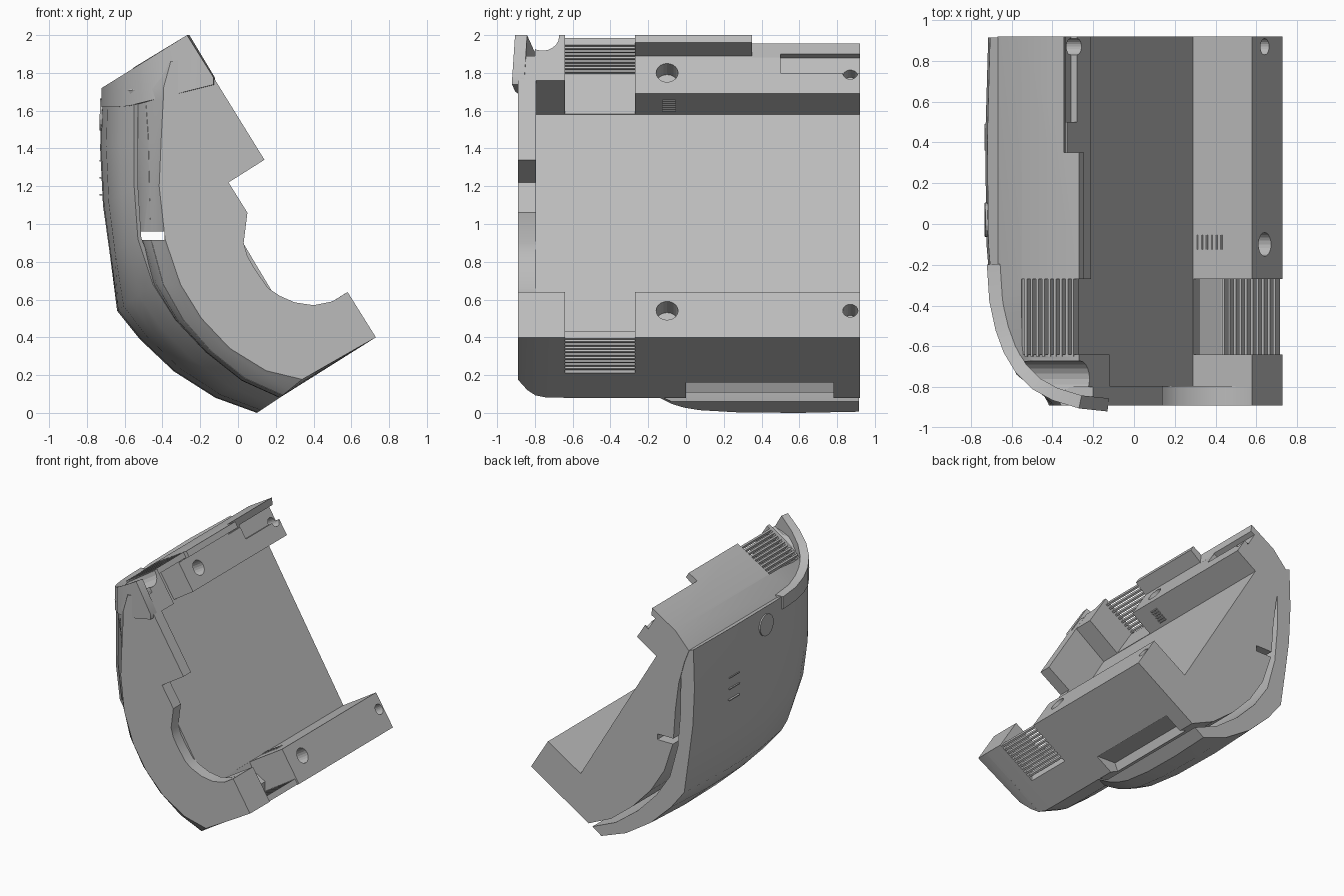
import bpy, bmesh, math
from mathutils import Vector

if "Cube" in bpy.data.objects:
    bpy.data.objects.remove(bpy.data.objects["Cube"])

GREY = (0.5, 0.5, 0.5, 1)
mat = bpy.data.materials.new("plain grey")
mat.use_nodes = True
mat.diffuse_color = GREY
mat.node_tree.nodes["Principled BSDF"].inputs["Base Color"].default_value = GREY

U = Vector((0.848, 0, 0.53))     # direction the opening faces
V = Vector((0.53, 0, -0.848))    # direction down the opening


def activate(ob):
    bpy.ops.object.select_all(action='DESELECT')
    ob.select_set(True)
    bpy.context.view_layer.objects.active = ob


def finish(name, bm, smooth=False):
    bmesh.ops.recalc_face_normals(bm, faces=bm.faces)
    me = bpy.data.meshes.new(name)
    bm.to_mesh(me)
    bm.free()
    ob = bpy.data.objects.new(name, me)
    bpy.context.collection.objects.link(ob)
    me.materials.append(mat)
    if smooth:
        activate(ob)
        bpy.ops.object.shade_smooth_by_angle(angle=math.radians(32))
    return ob


def loft(name, rings, smooth=False):
    """Skin a list of closed rings of 3D points and cap both ends."""
    bm = bmesh.new()
    vs = [[bm.verts.new(p) for p in r] for r in rings]
    n = len(vs[0])
    for a, b in zip(vs, vs[1:]):
        for i in range(n):
            j = (i + 1) % n
            bm.faces.new((a[i], a[j], b[j], b[i]))
    bm.faces.new(vs[0])
    bm.faces.new(vs[-1])
    return finish(name, bm, smooth)


def prism(name, poly, y0, y1):
    return loft(name, [[(x, y, z) for x, z in poly] for y in (y0, y1)])


def rod(name, centre, radius, depth, axis=U):
    bm = bmesh.new()
    bmesh.ops.create_cone(bm, cap_ends=True, segments=20, radius1=radius, radius2=radius, depth=depth)
    ob = finish(name, bm)
    ob.rotation_mode = 'QUATERNION'
    ob.rotation_quaternion = axis.to_track_quat('Z', 'Y')
    ob.location = centre
    return ob


def cut(cutter, *targets):
    bpy.context.view_layer.update()
    cutter.hide_render = True
    for ob in targets:
        m = ob.modifiers.new("cut", 'BOOLEAN')
        m.operation, m.solver, m.object = 'DIFFERENCE', 'EXACT', cutter
        activate(ob)
        bpy.ops.object.modifier_apply(modifier=m.name)
    bpy.data.objects.remove(cutter)


def mix(a, b, f):
    return [(p[0] + (q[0] - p[0]) * f, p[1] + (q[1] - p[1]) * f) for p, q in zip(a, b)]


# Nested back curves: cover skin, cover front edge and front face edge
outer = [(.10, 0), (-.12, .08), (-.34, .22), (-.52, .39), (-.64, .54),
         (-.68, .85), (-.715, 1.1), (-.73, 1.4), (-.72, 1.72)]
cover_edge = [(.22, .08), (.02, .17), (-.17, .32), (-.33, .49), (-.45, .68),
              (-.53, .92), (-.55, 1.2), (-.55, 1.45), (-.55, 1.66)]
core_edge = cover_edge[:7] + [(-.58, 1.42), (-.63, 1.6), (-.67, 1.7), (-.55, 1.83)]
face_edge = [(.33, .17), (.14, .22), (-.05, .34), (-.2, .5), (-.31, .68), (-.39, .92),
             (-.42, 1.2), (-.41, 1.45), (-.4, 1.66), (-.4, 1.72), (-.36, 1.86)]


def body_part(name, opening, steps):
    """Loft the core; the lower edge turns in later than the upper one."""
    rings = []
    for y, f in steps:
        ring = []
        for k, (p, q) in enumerate(zip(core_edge, face_edge)):
            g = f ** (1 + 3 * max(0, 1 - k / 6))
            ring.append((p[0] + (q[0] - p[0]) * g, y, p[1] + (q[1] - p[1]) * g))
        rings.append(ring + [(x, y, z) for x, z in opening])
    return loft(name, rings, True)


# Main shell with flat floor and two side walls, the upper one under a lip
lower_wall = [(-.38, 1.58), (.29, .46), (.58, .64), (.73, .40)]
body = body_part("main_shell",
                 [(-.27, 2.0), (-.245, 1.96), (-.335, 1.89), (-.21, 1.69)] + lower_wall,
                 ((.92, 0), (-.4, 0), (-.64, .15)))

# Thicker block ahead of the shell
block = body_part("front_block", [(-.27, 2.0), (-.12, 1.76)] + lower_wall,
                  ((-.64, .15), (-.74, .35), (-.8, .62)))

# Front plate with round opening and notch
mouth = [(-.2, 1.89), (.14, 1.34), (-.05, 1.22), (.05, 1.06), (.03, .9), (.05, .83), (.09, .76),
         (.16, .66), (.22, .62), (.3, .585), (.4, .57), (.5, .59), (.58, .64), (.73, .40)]
front = body_part("front_plate", mouth, ((-.795, .6), (-.84, .82), (-.875, .97), (-.89, 1.02)))

# Curved back cover, wrapping round towards the front
front_y = [-.14, -.3, -.45, -.58, -.66, -.74, -.76, -.76, -.76]
rings = []
for s, f in ((0, .08), (.3, 0), (.6, .03), (.8, .18), (.88, .36), (.94, .6), (1, 1)):
    ring = []
    for k, (a, b) in enumerate(zip(mix(outer, cover_edge, f), mix(outer, cover_edge, max(.75, f + .12)))):
        y = .915 + (front_y[k] - .915) * s
        ring.append(((a[0], y, a[1]), (b[0], y, b[1])))
    rings.append([p[0] for p in ring] + [p[1] for p in reversed(ring)])
loft("back_cover", rings, True)

# Thin lip wrapping the upper front corner
path = [(-.722, -.2), (-.71, -.38), (-.68, -.52), (-.64, -.63), (-.58, -.73), (-.5, -.81),
        (-.4, -.865), (-.27, -.905), (-.13, -.92)]
rings = []
for i, (x, y) in enumerate(path):
    a, b = Vector(path[max(i - 1, 0)]), Vector(path[min(i + 1, len(path) - 1)])
    t = (b - a).normalized()
    inx, iny = x - t.y * .065, y + t.x * .065
    top = 2.0 + (x + .27) * (.62 if x < -.27 else -1.6)
    low = 1.62 + max(0, x + .6) * .25
    rings.append([(x, y, low), (x, y, top), (inx, iny, top), (inx, iny, low)])
loft("front_lip", rings, True)

# Scoop behind the lip
cut(rod("scoop", (-.3, -.76, 1.97), .088, .7), block, front, body)

# Openings behind the grilles
cut(prism("upper_opening", [(-.37, 1.57), (-.51, 1.79), (-.55, 1.81), (-.56, 1.95), (-.27, 2.15), (.05, 1.75)],
          -.64, -.27), body)
cut(prism("lower_opening", [(.62, .72), (.29, .465), (.325, .40), (.43, .34), (.43, .1), (.85, .36)],
          -.64, -.27), body)

# Grille bars
for name, start, end, count in (("upper_bar", (-.52, 1.82), (-.29, 1.962), 9),
                                ("lower_bar", (.45, .25), (.70, .41), 10)):
    for i in range(count):
        c = Vector((start[0], 0, start[1])).lerp(Vector((end[0], 0, end[1])), i / (count - 1))
        corners = [c + U * a * .007 + V * b * .022 for a, b in ((-1, -1), (1, -1), (1, 1), (-1, 1))]
        prism(name, [(p.x, p.z) for p in corners], -.65, -.26)

# Long slot running through from front to back
cut(prism("slot", [(-.62, .915), (-.39, .915), (-.39, .96), (-.62, .96)], -1, 1), body, block, front)

# Lip ends part way back, then a recess leaves a ledge
cut(prism("rim_step", [(-.36, 2.1), (-.335, 1.88), (-.2, 1.9), (-.2, 2.1)], .35, 1), body)
cut(prism("rim_recess", [(-.25, 1.82), (-.31, 1.78), (-.37, 1.88), (-.3, 1.92)], .5, 1), body)

# Pocket between the lower corner and the cover
cut(prism("pocket", [(.35, .165), (.18, .17), (.12, .02), (.3, .02)], 0, .78), body)

# Screw sockets in both rims
for x, z in ((-.28, 1.80), (.64, .54)):
    for y, r in ((-.1, .058), (.87, .04)):
        cut(rod("socket", (x, y, z), r, .22), body)

# Small ribs inside the side walls
for i in range(6):
    rod("lower_rib", Vector((.31, -.09, .4725)) + U * i * .028, .006, .07, Vector((0, 1, 0)))
    rod("upper_rib", Vector((-.35, -.09, 1.6)) + U * i * .02, .006, .07, Vector((0, 1, 0)))

# Round cap and slits on the cover
rod("cover_cap", (-.722, .02, 1.58), .085, .02, Vector((-1, 0, .03)))
for i in range(3):
    z = 1.15 + i * .09
    prism("cover_slit", [(-.733, z), (-.70, z), (-.70, z + .008), (-.733, z + .008)], .36, .49)
